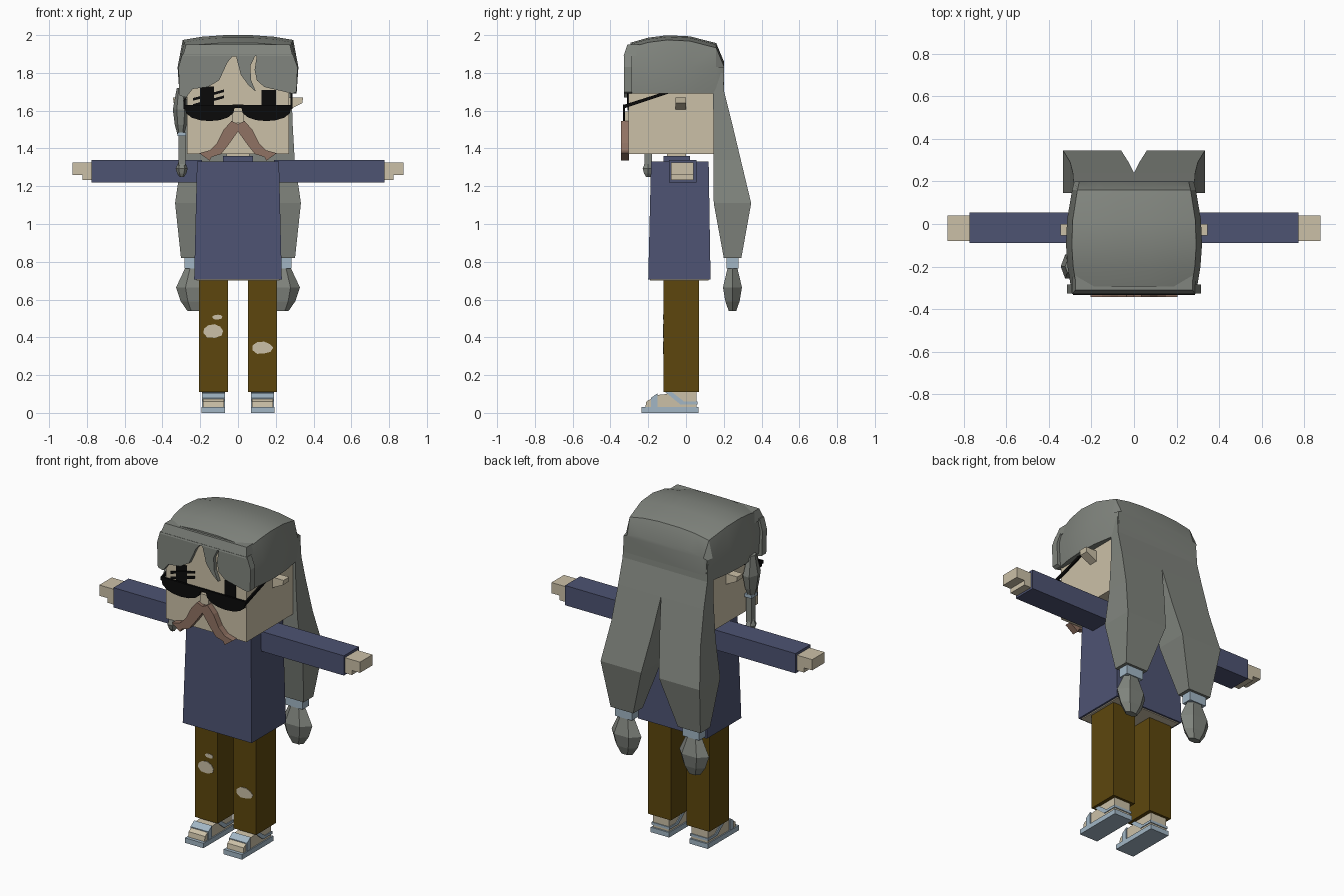
import bpy
import bmesh
import random
from math import cos, sin, pi, tau

random.seed(4)
if "Cube" in bpy.data.objects:
    bpy.data.objects.remove(bpy.data.objects["Cube"])


def material(name, *colour):
    mat = bpy.data.materials.new(name)
    mat.use_nodes = True
    mat.diffuse_color = (*colour, 1)
    shader = mat.node_tree.nodes["Principled BSDF"]
    shader.inputs["Base Color"].default_value = (*colour, 1)
    shader.inputs["Roughness"].default_value = .9
    return mat


skin = material("skin", .6, .53, .39)
hair = material("grey hair", .22, .235, .21)
navy = material("navy cloth", .075, .087, .17)
brown = material("brown trousers", .11, .062, .004)
blue = material("pale blue rubber", .36, .47, .56)
rose = material("rosy brown whiskers", .28, .17, .125)
black = material("black", .003, .003, .003)


def loft(name, mat, rings):
    """Skin a row of equal-length rings and cap both ends."""
    bm = bmesh.new()
    rows = [[bm.verts.new(point) for point in ring] for ring in rings]
    for low, high in zip(rows, rows[1:]):
        for i in range(len(low)):
            bm.faces.new((low[i - 1], low[i], high[i], high[i - 1]))
    bm.faces.new(rows[0])
    bm.faces.new(rows[-1])
    bmesh.ops.recalc_face_normals(bm, faces=bm.faces)
    mesh = bpy.data.meshes.new(name)
    bm.to_mesh(mesh)
    bm.free()
    mesh.materials.append(mat)
    part = bpy.data.objects.new(name, mesh)
    bpy.context.collection.objects.link(part)
    return part


def rect(x, y, z):
    return [(x[0], y[0], z), (x[1], y[0], z), (x[1], y[1], z), (x[0], y[1], z)]


def box(name, mat, x, y, z):
    return loft(name, mat, [rect(x, y, height) for height in z])


def across(name, mat, width, y, z):
    """Box centred on the middle of the body."""
    return box(name, mat, (-width / 2, width / 2), y, z)


def front_plate(name, mat, outline, depth, base=0, side=1):
    """Outline of (x, height above base), extruded from front to back."""
    return loft(name, mat, [[(side * x, y, base + z) for x, z in outline]
                            for y in depth])


def side_plate(name, mat, outline, x_range, base=0):
    """Outline of (y, height above base), extruded sideways."""
    return loft(name, mat, [[(x, y, base + z) for y, z in outline]
                            for x in x_range])


def bead(name, mat, x, y, bottom, top, rx, ry, sides=6):
    """Faceted drop, widest around its middle."""
    profile = [(0, .4), (.22, .75), (.54, 1), (1, .5)]
    loft(name, mat, [[(x + rx * r * cos(tau * i / sides),
                       y + ry * r * sin(tau * i / sides),
                       bottom + (top - bottom) * t) for i in range(sides)]
                     for t, r in profile])


def tear(name, x, z, rx, rz, sides=9):
    """Ragged patch of bare knee on the front of a trouser leg."""
    outline = []
    for i in range(sides):
        r = random.uniform(.85, 1.1)
        outline.append((x + rx * r * cos(tau * i / sides),
                        rz * r * sin(tau * i / sides)))
    front_plate(name, skin, outline, (-.123, -.118), base=z)


# Body and head
loft("torso", navy, [rect((-.232, .232), (-.2, .13), .706),
                     rect((-.217, .217), (-.185, .12), 1.33)])
across("shirt_underside", skin, .44, (-.19, .12), (.7, .707))
across("collar", navy, .16, (-.12, .02), (1.32, 1.36))
across("neck", skin, .12, (-.1, 0), (1.32, 1.38))
across("head", skin, .54, (-.305, .147), (1.37, 1.9))
across("nose", skin, .056, (-.325, -.3), (1.535, 1.595))
across("glasses_bridge", black, .06, (-.333, -.325), (1.613, 1.632))

# Outlines shared by the two sides
foot = [(-.215, .03), (-.21, .06), (-.15, .095), (-.1, .1), (-.1, .12),
        (.055, .12), (.055, .03)]
toe_strap = [(-.185, .03), (-.185, .08), (-.15, .104), (-.15, .03)]
ankle_strap = [(-.11, .11), (-.075, .11), (-.01, .06), (.06, .06),
               (.06, .045), (-.03, .045)]
ear = [(.26, 0), (.26, .07), (.345, .07), (.34, .04)]
temple = [(-.333, -.1), (-.333, -.08), (-.08, 0), (.03, 0),
          (.03, -.013), (-.08, -.015)]
whiskers = [(0, .03), (.035, .045), (.075, 0), (.11, -.07), (.15, -.11),
            (.205, -.125), (.15, -.165), (.14, -.145), (.09, -.13),
            (.05, -.08), (0, -.01)]
# Lens: straight top edge and a squarish arc below it
arc = [pi * i / 8 for i in range(9)]
lens = [(.15 + .135 * cos(a), -.085 * sin(a) ** .7) for a in arc]

# Back lock: height, inner and outer x, front and back y
lock = [(1.8, 0, .283, .14, .196), (1.7, 0, .285, .143, .202),
        (1.55, 0, .288, .145, .24), (1.34, .025, .3, .145, .29),
        (1.11, .06, .333, .147, .345), (.82, .15, .302, .2, .293)]

for s, side in ((1, "left_"), (-1, "right_")):
    # Arms and legs
    box(side + "sleeve", navy, (s * .19, s * .775), (-.09, .055), (1.22, 1.34))
    box(side + "fingers", skin, (s * .77, s * .877), (-.08, .04), (1.26, 1.325))
    box(side + "thumb", skin, (s * .77, s * .822), (-.08, .04), (1.232, 1.262))
    box(side + "trouser_leg", brown, (s * .053, s * .206), (-.12, .07), (.11, .71))
    # Sandalled feet
    strap_width = (s * .07, s * .19)
    side_plate(side + "foot", skin, foot, (s * .075, s * .185))
    box(side + "sole", blue, (s * .068, s * .192), (-.235, .065), (0, .03))
    side_plate(side + "toe_strap", blue, toe_strap, strap_width)
    side_plate(side + "ankle_strap", blue, ankle_strap, strap_width)
    # Face
    front_plate(side + "ear", skin, ear, (-.055, 0), base=1.6, side=s)
    front_plate(side + "lens", black, lens, (-.334, -.322), base=1.63, side=s)
    side_plate(side + "temple", black, temple, (s * .278, s * .288), base=1.71)
    front_plate(side + "moustache", rose, whiskers, (-.343, -.303), base=1.5, side=s)
    # Tied lock down the back
    loft(side + "back_lock", hair,
         [rect((s * inner, s * outer), (front, back), z)
          for z, inner, outer, front, back in lock])
    box(side + "lock_tie", blue, (s * .17, s * .283), (.215, .278), (.765, .825))
    bead(side + "lock_tail", hair, s * .228, .246, .54, .77, .1, .058)

# Torn trousers
tear("right_knee_tear", -.132, .435, .058, .037)
tear("right_small_tear", -.11, .508, .03, .013)
tear("left_knee_tear", .13, .345, .054, .035)

# Eyes, with two slanted lashes across one of them
box("right_eye", black, (-.202, -.128), (-.309, -.303), (1.6, 1.728))
box("left_eye", black, (.125, .2), (-.309, -.303), (1.6, 1.71))
lash = [(-.237, -.007), (-.075, .038), (-.075, .052), (-.237, .007)]
for name, height in (("upper_lash", 1.66), ("lower_lash", 1.628)):
    front_plate(name, black, lash, (-.312, -.304), base=height)

# Hair cap: arched sections from forehead to crown to nape
sections = []
for y, drop in ((-.295, 0), (-.2, 0), (-.1, 0), (.02, 0), (.16, 0), (.2, .08)):
    top = 2 - .8 * (y + .07) ** 2 - drop
    width = .32 - .5 * (y + .08) ** 2
    arch = [(.97, 1.69), (1, 1.83), (.915, top - .025), (.6, top - .008), (.25, top)]
    right_half = [(width * x, y, z) for x, z in arch]
    left_half = [(-x, y, z) for x, y, z in reversed(right_half)]
    sections.append(right_half + left_half)
cap = loft("hair_cap", hair, sections)
bpy.ops.object.select_all(action="DESELECT")
cap.select_set(True)
bpy.context.view_layer.objects.active = cap
bpy.ops.object.shade_smooth_by_angle(angle=.45)

# Fringe, parted over the forehead, with a bevelled upper edge
loft("fringe_top", hair, [rect((-.292, .29), (-.33, -.2), 1.89),
                          rect((-.275, .275), (-.31, -.2), 1.95)])
fringe = [(-.295, .2), (-.315, .13), (-.31, -.02), (-.275, -.03), (-.24, .015),
          (-.16, .025), (-.1, .06), (-.055, .157), (-.03, .187), (-.01, .187),
          (.015, .09), (.055, .035), (.095, 0), (.07, .06), (.065, .136),
          (.092, .193), (.1, .193), (.088, .115), (.1, .06), (.14, .025),
          (.29, -.01), (.31, 0), (.315, .13), (.29, .2)]
front_plate("fringe", hair, fringe, (-.328, -.285), base=1.7)

# Small tied braid beside the face
bead("braid_top", hair, -.303, -.2, 1.47, 1.72, .042, .065)
box("braid_middle", hair, (-.314, -.278), (-.22, -.18), (1.31, 1.47))
box("braid_tie", blue, (-.32, -.274), (-.228, -.172), (1.465, 1.485))
bead("braid_tip", hair, -.298, -.2, 1.25, 1.33, .032, .034)
